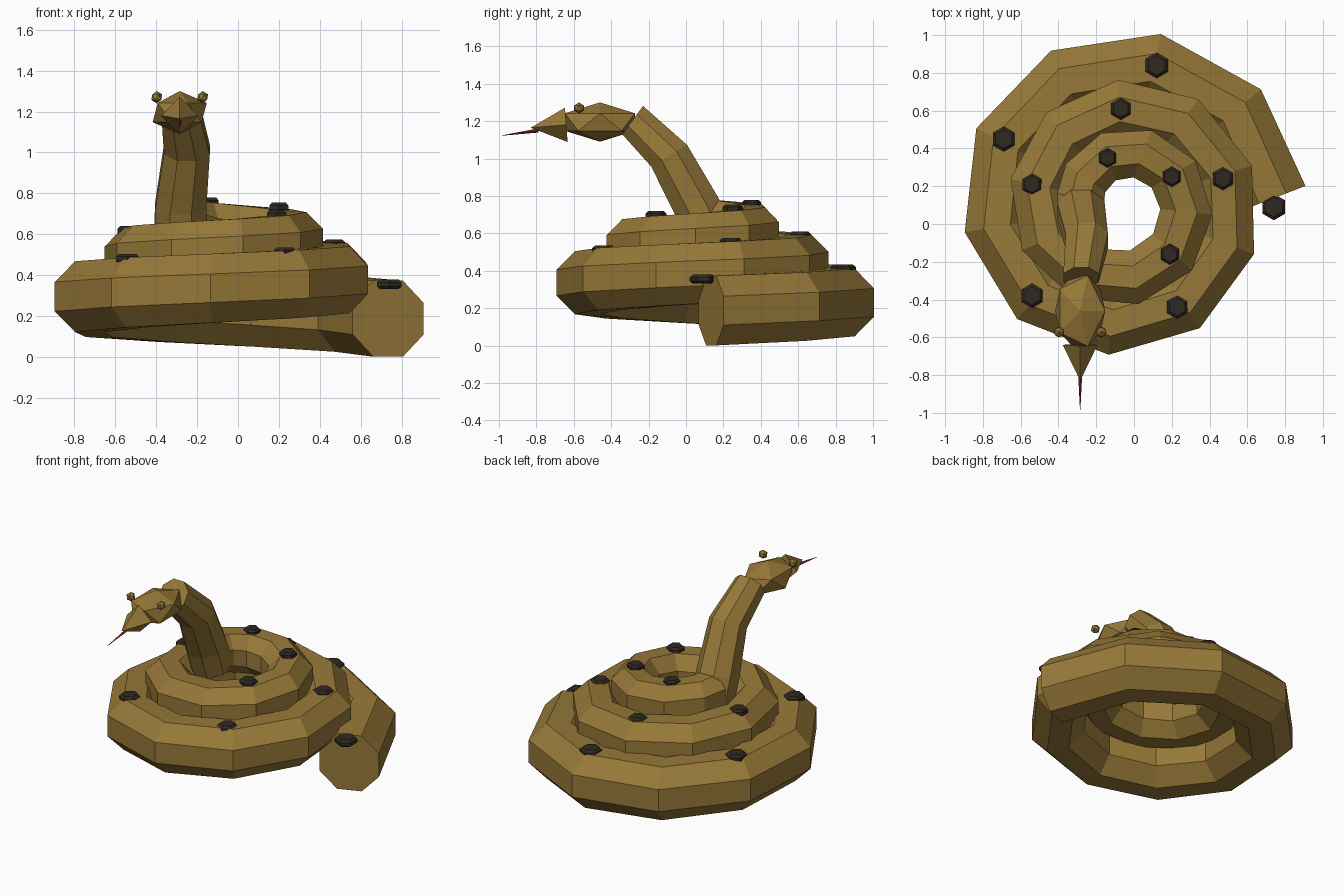
import bpy, bmesh
from math import sin, cos, radians, pi
from mathutils import Vector, Matrix

cube = bpy.data.objects.get("Cube")
if cube:
    bpy.data.objects.remove(cube, do_unlink=True)


def material(name, rgb):
    mat = bpy.data.materials.new(name)
    mat.use_nodes = True
    mat.diffuse_color = (*rgb, 1)
    mat.node_tree.nodes["Principled BSDF"].inputs["Base Color"].default_value = (*rgb, 1)
    return mat


SKIN = material("olive_brown", (0.31, 0.19, 0.04))
DARK = material("dark_brown", (0.03, 0.022, 0.016))
RED = material("tongue_red", (0.25, 0.02, 0.02))


def finish(bm, name, mat):
    bmesh.ops.recalc_face_normals(bm, faces=bm.faces)
    mesh = bpy.data.meshes.new(name)
    bm.to_mesh(mesh)
    bm.free()
    mesh.materials.append(mat)
    obj = bpy.data.objects.new(name, mesh)
    bpy.context.collection.objects.link(obj)
    return obj


def loft(name, rings, mat):
    """Skin a list of vertex rings and close both ends."""
    bm = bmesh.new()
    loops = [[bm.verts.new(p) for p in ring] for ring in rings]
    for a, b in zip(loops, loops[1:]):
        for i in range(len(a)):
            j = (i + 1) % len(a)
            bm.faces.new((a[i], a[j], b[j], b[i]))
    bm.faces.new(loops[0])
    bm.faces.new(loops[-1])
    return finish(bm, name, mat)


def octagon(center, u, v, apothem):
    r = apothem / cos(pi / 8)
    angles = [pi / 8 + i * pi / 4 for i in range(8)]
    return [center + u * (r * cos(a)) + v * (r * sin(a)) for a in angles]


def cone(name, base, tip, r1, r2, sides, mat, turn=0):
    bm = bmesh.new()
    base, tip = Vector(base), Vector(tip)
    axis = tip - base
    rot = axis.to_track_quat('Z', 'Y').to_matrix().to_4x4()
    bmesh.ops.create_cone(bm, cap_ends=True, segments=sides, radius1=r1, radius2=r2,
                          depth=axis.length,
                          matrix=Matrix.Translation((base + tip) / 2) @ rot @ Matrix.Rotation(turn, 4, 'Z'))
    return finish(bm, name, mat)


def ball(name, center, scale):
    bm = bmesh.new()
    bmesh.ops.create_icosphere(bm, subdivisions=1, radius=1,
                               matrix=Matrix.Translation(center) @ Matrix.Diagonal((*scale, 1)))
    return finish(bm, name, SKIN)


# Coiled body: a tapering spiral that rises inwards
UP = Vector((0, 0, 1))


def coil_ring(k):
    ang = radians(2.5 + 37.45 * k)
    out = Vector((cos(ang), sin(ang), 0))
    center = Vector((-0.06, 0.1, 0.187 + 0.022 * k - 0.0001 * k * k)) + out * (0.795 - 0.024 * k)
    if k == 0:  # square off the tail end
        out = Vector((cos(radians(21)), sin(radians(21)), 0))
    return octagon(center, out, UP, 0.186 - 0.0025 * k)


loft("coiled_body", [coil_ring(k) for k in list(range(24)) + [23.7]], SKIN)

# Raised neck: x, y, z, section tilt in degrees, half width
NECK = [(-0.28, 0.12, 0.58, 18, 0.125),
        (-0.28, 0.06, 0.74, 20, 0.125),
        (-0.25, -0.09, 1.015, 31, 0.112),
        (-0.28, -0.285, 1.205, 54, 0.094)]
loft("neck", [octagon(Vector((x, y, z)), Vector((1, 0, 0)),
                      Vector((0, cos(radians(t)), sin(radians(t)))), w)
              for x, y, z, t, w in NECK], SKIN)

# Head, snout, tongue and eyes
HX = -0.285
ball("head", (HX, -0.46, 1.195), (0.148, 0.22, 0.105))
cone("snout", (HX, -0.64, 1.18), (HX, -0.83, 1.165), 0.092, 0, 4, SKIN)
cone("tongue", (HX, -0.79, 1.15), (HX, -0.985, 1.123), 0.011, 0.001, 4, RED)
for side, name in ((1, "left_eye"), (-1, "right_eye")):
    ball(name, (HX + side * 0.112, -0.572, 1.27), (0.03, 0.03, 0.03))

# Dark bevelled hexagonal scales along the top of the coils
SPOTS = [(0.74, 0.09, 0.355), (0.12, 0.84, 0.41), (-0.69, 0.45, 0.445), (-0.54, -0.38, 0.48),
         (0.23, -0.44, 0.51), (0.47, 0.24, 0.55), (-0.07, 0.61, 0.585), (-0.54, 0.21, 0.615),
         (0.19, -0.16, 0.695), (0.2, 0.25, 0.73), (-0.14, 0.35, 0.755)]
for n, spot in enumerate(SPOTS):
    size = 0.07 - 0.0018 * n
    rings = []
    for dz, r in ((-0.024, 0.75), (-0.01, 1), (0.01, 1), (0.024, 0.75)):
        rings.append([Vector(spot) + Vector((size * r * sin(i * pi / 3), size * r * cos(i * pi / 3), dz))
                      for i in range(6)])
    loft("scale_spot_%d" % (n + 1), rings, DARK)
